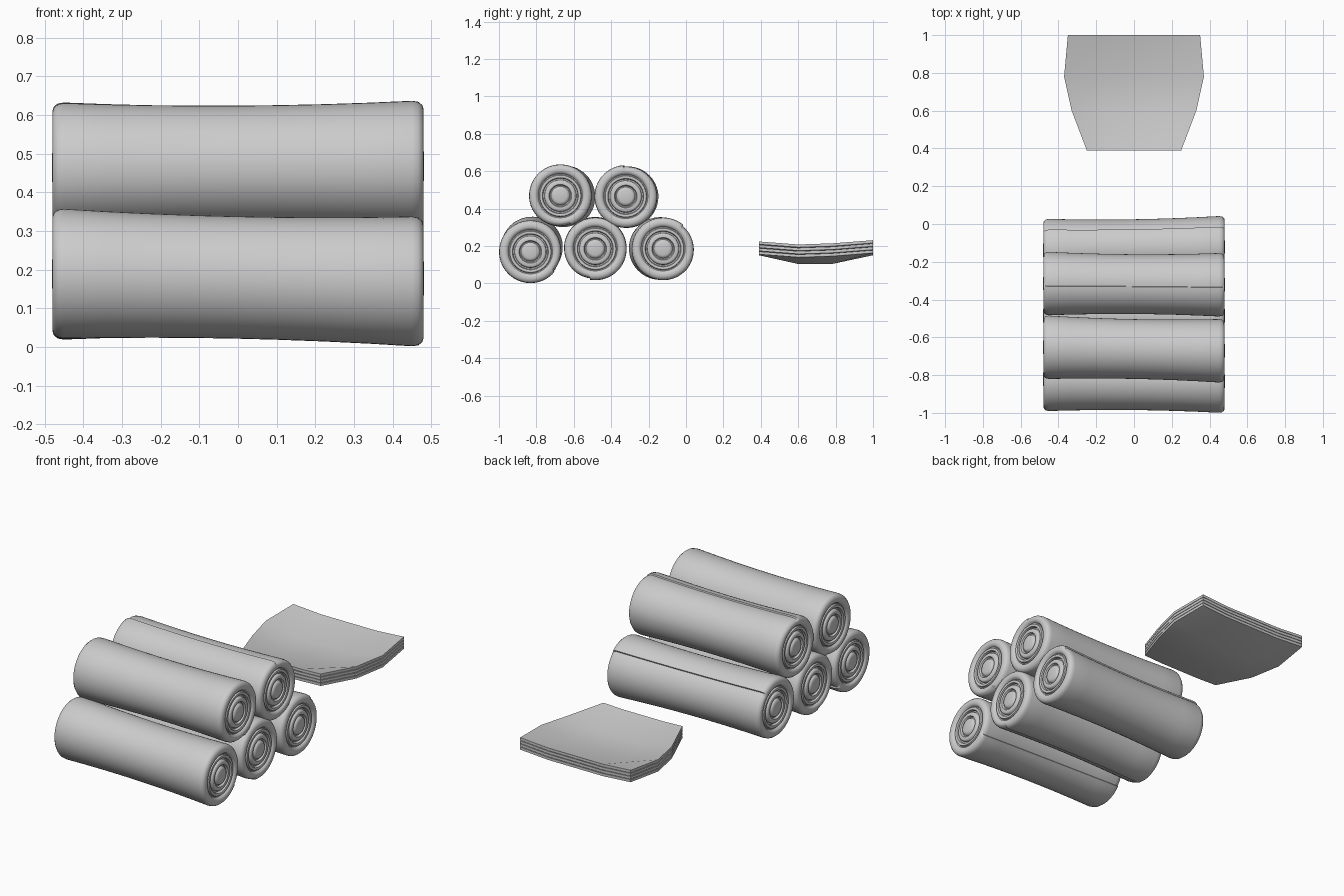
import bpy, bmesh
from math import cos, sin, radians, tau

if "Cube" in bpy.data.objects:
    bpy.data.objects.remove(bpy.data.objects["Cube"])

SEG = 56
# Lathe profile of one roll end (x, radius fraction): beads of wound cloth, grooves between
END = [(.481, .0), (.481, .20), (.477, .27), (.466, .30), (.466, .33), (.477, .36),
       (.478, .45), (.474, .49), (.460, .51), (.460, .55), (.474, .57), (.477, .61),
       (.475, .65), (.466, .67), (.466, .70), (.476, .73), (.480, .79), (.480, .86),
       (.476, .93), (.466, .98), (.450, 1.0)]
BODY = [(.34, 1), (.22, 1), (.1, 1), (0, 1), (-.1, 1), (-.22, 1), (-.34, 1)]
PROFILE = END + BODY + [(-x, r) for x, r in reversed(END)]


def finish(bm, name, angle):
    bmesh.ops.recalc_face_normals(bm, faces=bm.faces)
    me = bpy.data.meshes.new(name)
    bm.to_mesh(me)
    bm.free()
    ob = bpy.data.objects.new(name, me)
    bpy.context.collection.objects.link(ob)
    bpy.ops.object.select_all(action='DESELECT')
    ob.select_set(True)
    bpy.context.view_layer.objects.active = ob
    bpy.ops.object.shade_smooth_by_angle(angle=radians(angle))
    return ob


def roll(name, left, right, seam, turn=1):
    """Rolled towel along x, slightly pinched in the middle, loose edge at the seam angle."""
    bm = bmesh.new()
    rings = []
    for x, f in PROFILE:
        t = (x + .48) / .96
        cy = left[0] + (right[0] - left[0]) * t
        cz = left[1] + (right[1] - left[1]) * t
        rad = (.158 + .011 * (x / .48) ** 2) * f
        if f == 0:
            rings.append([bm.verts.new((x, cy, cz))])
            continue
        ring = []
        for k in range(SEG + 1):
            a = radians(seam) + turn * tau * k / SEG
            # outer layer sinks just before it meets its own loose edge
            dip = .045 * max(0, (k / SEG - .75) / .25) if f > .9 else 0
            if k == SEG:
                a -= turn * .012
            r = rad * (1 - dip)
            ring.append(bm.verts.new((x, cy + r * cos(a), cz + r * sin(a))))
        rings.append(ring)
    n = SEG + 1
    for p, q in zip(rings, rings[1:]):
        for k in range(n):
            j = (k + 1) % n
            if len(p) == 1:
                bm.faces.new((p[0], q[k], q[j]))
            elif len(q) == 1:
                bm.faces.new((p[k], q[0], p[j]))
            else:
                bm.faces.new((p[k], q[k], q[j], p[j]))
    return finish(bm, name, 50)


# Pyramid of five rolled towels: (y, z) of the centre at each end
roll("towel_roll_bottom_front", (-.822, .190), (-.832, .169), -40, -1)
roll("towel_roll_bottom_middle", (-.485, .188), (-.485, .185), -100)
roll("towel_roll_bottom_back", (-.138, .187), (-.122, .185), 50)
roll("towel_roll_top_front", (-.652, .463), (-.672, .469), -70)
roll("towel_roll_top_back", (-.315, .465), (-.322, .465), 95)

# Stack of four thin dished sheets: rows of (y, half width, edge z, centre z)
ROWS = [(.39, .25, .156, .151), (.60, .33, .140, .104),
        (.78, .37, .146, .104), (1.0, .35, .163, .151)]
THICK, STEP = .015, .0178


def sheet(name, lift):
    bm = bmesh.new()
    grid = []
    for y, w, ze, zc in ROWS:
        grid.append([bm.verts.new((u * w, y, (ze if abs(u) == 1 else zc) + lift))
                     for u in (-1, -.5, .5, 1)])
    faces = []
    for p, q in zip(grid, grid[1:]):
        for i in range(3):
            faces.append(bm.faces.new((p[i], p[i + 1], q[i + 1], q[i])))
    # straight-up thickness with side walls
    new = bmesh.ops.extrude_face_region(bm, geom=faces, use_keep_orig=True)["geom"]
    bmesh.ops.translate(bm, vec=(0, 0, THICK),
                        verts=[v for v in new if isinstance(v, bmesh.types.BMVert)])
    return finish(bm, name, 40)


for i in range(4):
    sheet(f"folded_sheet_{i + 1}", i * STEP)
